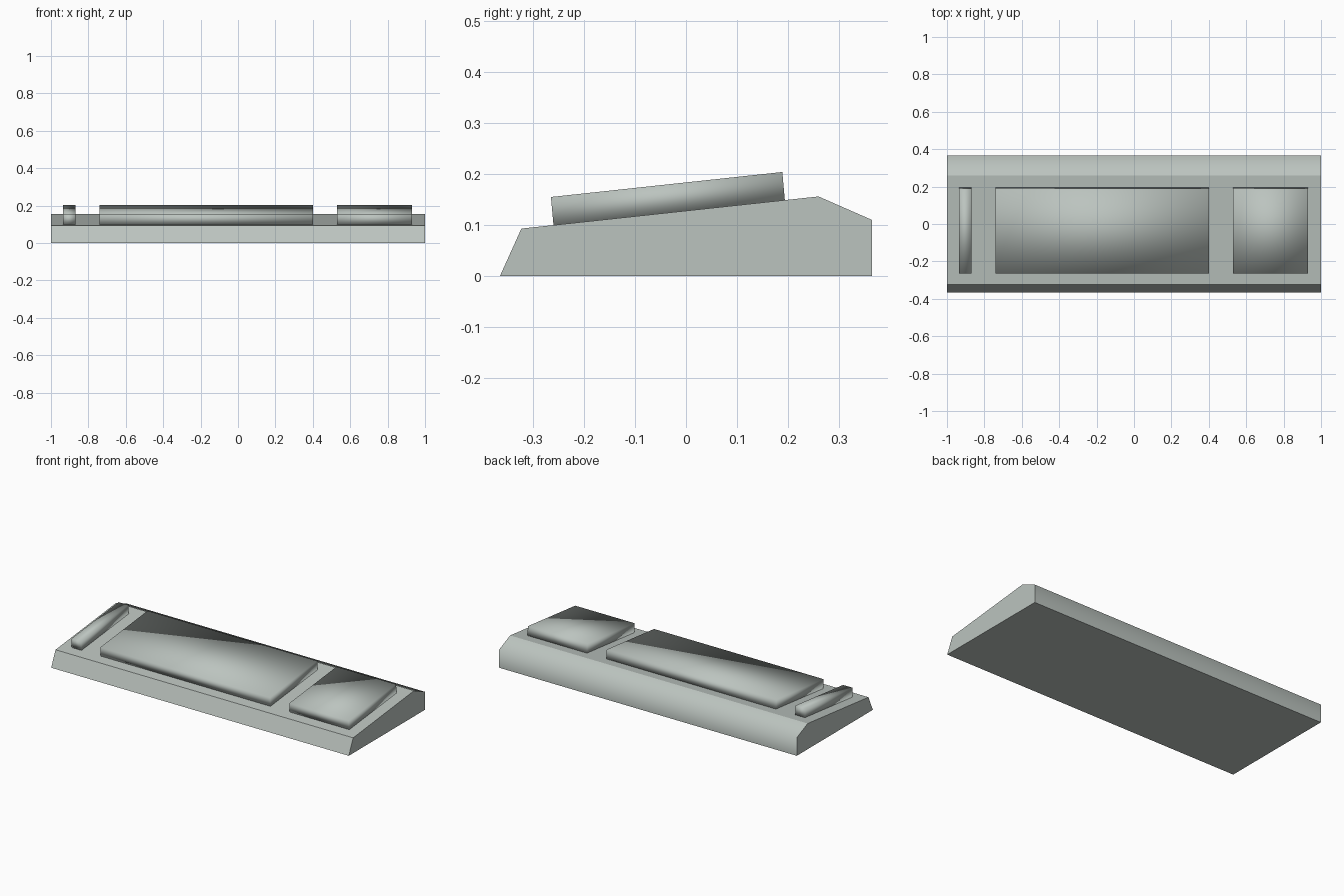
import bpy, bmesh

if "Cube" in bpy.data.objects:
    bpy.data.objects.remove(bpy.data.objects["Cube"])

grey = bpy.data.materials.new("pale grey")
grey.diffuse_color = (0.50, 0.55, 0.52, 1)
grey.use_nodes = True
grey.node_tree.nodes["Principled BSDF"].inputs["Base Color"].default_value = grey.diffuse_color


def prism(name, profile, x0, x1, is_smooth_edge):
    """Extrude a (y, z) profile along x; edges failing the rule stay sharp."""
    bm = bmesh.new()
    base = bm.faces.new([bm.verts.new((x0, y, z)) for y, z in profile])
    res = bmesh.ops.extrude_face_region(bm, geom=[base], use_keep_orig=True)
    verts = [g for g in res["geom"] if isinstance(g, bmesh.types.BMVert)]
    bmesh.ops.translate(bm, verts=verts, vec=(x1 - x0, 0, 0))
    bmesh.ops.recalc_face_normals(bm, faces=bm.faces)
    for f in bm.faces:
        f.smooth = True
    for e in bm.edges:
        e.smooth = is_smooth_edge(e)
    mesh = bpy.data.meshes.new(name)
    bm.to_mesh(mesh)
    bm.free()
    mesh.materials.append(grey)
    obj = bpy.data.objects.new(name, mesh)
    bpy.context.collection.objects.link(obj)


# Wedge base: only the ridge between rear bevel and back wall is smooth
def rear_ridge(e):
    return all(v.co.y > 0.36 and v.co.z > 0.1 for v in e.verts)


prism("base", [(-0.365, 0), (-0.323, 0.093), (0.26, 0.156), (0.365, 0.11), (0.365, 0)],
      -1, 1, rear_ridge)

# Raised slanted pads with soft shaded edges
pad = [(-0.26, 0.0998), (-0.265, 0.155), (0.189, 0.204), (0.194, 0.1488)]
for name, x0, x1 in (("narrow_pad", -0.935, -0.87),
                     ("wide_pad", -0.74, 0.40),
                     ("square_pad", 0.53, 0.93)):
    prism(name, pad, x0, x1, lambda e: True)
